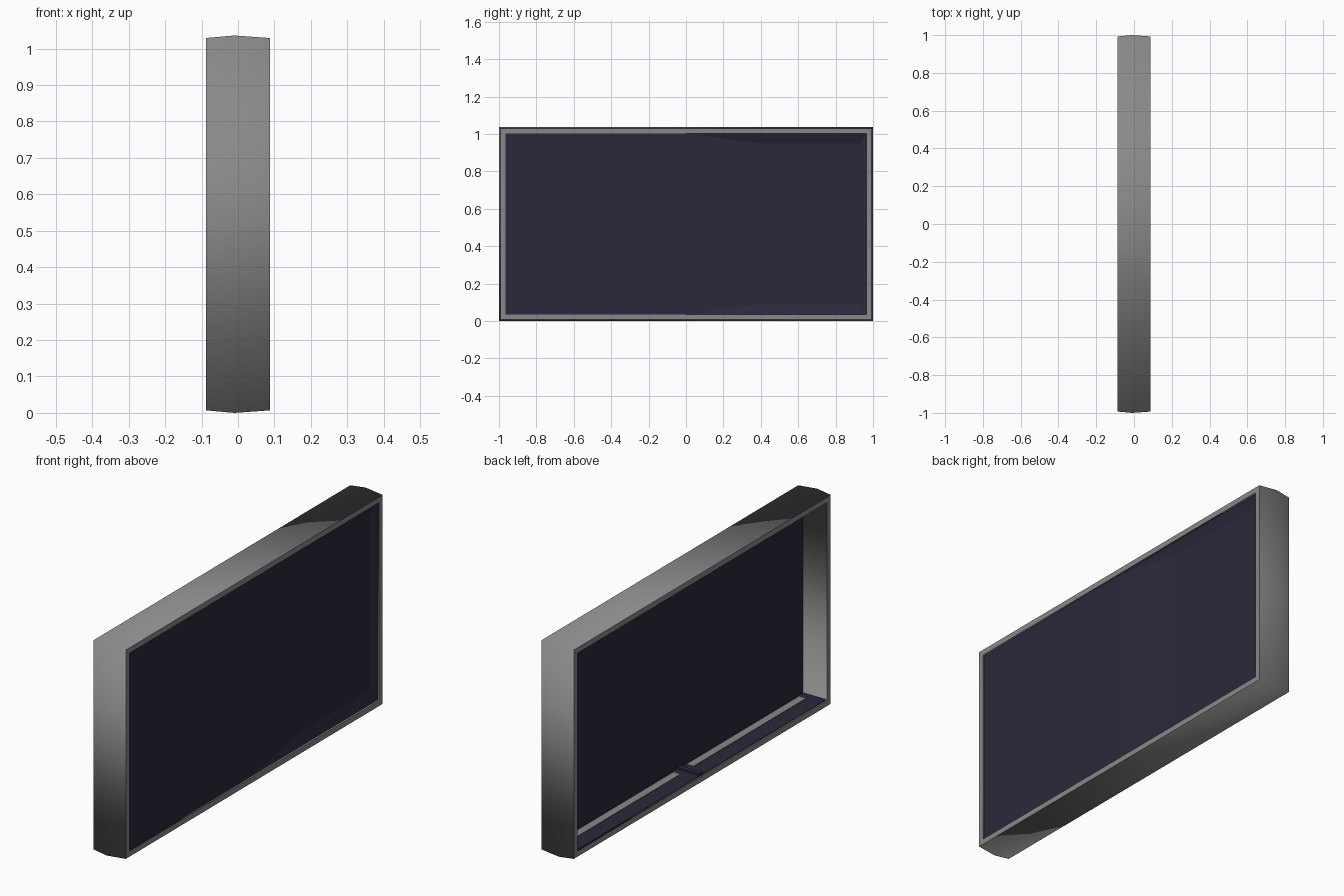
import bpy
import bmesh

if "Cube" in bpy.data.objects:
    bpy.data.objects.remove(bpy.data.objects["Cube"], do_unlink=True)

HALF_Y, HALF_Z, HALF_X = 1.0, 0.518, 0.088
WALL = 0.034                      # frame thickness seen from the face


def material(name, color):
    mat = bpy.data.materials.new(name)
    mat.use_nodes = True
    mat.diffuse_color = color
    bsdf = next(n for n in mat.node_tree.nodes if n.type == 'BSDF_PRINCIPLED')
    bsdf.inputs["Base Color"].default_value = color
    bsdf.inputs["Roughness"].default_value = 0.7
    return mat


GRAY = material("frame_gray", (0.25, 0.25, 0.25, 1))
NAVY = material("dark_navy_glass", (0.022, 0.022, 0.045, 1))


def finish(name, bm, mat):
    bmesh.ops.recalc_face_normals(bm, faces=bm.faces[:])
    mesh = bpy.data.meshes.new(name)
    bm.to_mesh(mesh)
    bm.free()
    mesh.materials.append(mat)
    obj = bpy.data.objects.new(name, mesh)
    bpy.context.scene.collection.objects.link(obj)
    return obj


def rectangle(bm, x, y0, y1, z0, z1):
    corners = ((y0, z0), (y1, z0), (y1, z1), (y0, z1))
    return [bm.verts.new((x, y, z)) for y, z in corners]


def bridge(bm, a, b):
    return [bm.faces.new((a[i], a[(i + 1) % 4], b[(i + 1) % 4], b[i]))
            for i in range(4)]


def box(name, mat, x0, x1, y0, y1, z0, z1):
    bm = bmesh.new()
    a = rectangle(bm, x0, y0, y1, z0, z1)
    b = rectangle(bm, x1, y0, y1, z0, z1)
    bridge(bm, a, b)
    bm.faces.new(a)
    bm.faces.new(b)
    return finish(name, bm, mat)


# Frame: slightly ridged outside, flat lips, straight inner walls
bm = bmesh.new()
profile = [(-HALF_X, 0.007), (-0.01, 0), (HALF_X, 0.007), (HALF_X, WALL), (-HALF_X, WALL)]
rings = [rectangle(bm, x, d - HALF_Y, HALF_Y - d, d, 2 * HALF_Z - d)
         for x, d in profile]
for i, ring in enumerate(rings):
    for face in bridge(bm, ring, rings[(i + 1) % len(rings)]):
        face.smooth = True
for i, ring in enumerate(rings):
    if i != 1:                    # only the ridge stays soft
        for k in range(4):
            bm.edges.get((ring[k], ring[(k + 1) % 4])).smooth = False
finish("window_frame", bm, GRAY)

# Glass slab, nearly flush on one side, with a shallow recess near its end
bm = bmesh.new()
edge_y, low, high = HALF_Y - WALL, WALL, 2 * HALF_Z - WALL
back = rectangle(bm, 0.042, -edge_y, edge_y, low, high)
front = rectangle(bm, 0.08, -edge_y, edge_y, low, high)
left_pane = [front[0], bm.verts.new((0.08, 0, low)),
             bm.verts.new((0.08, 0, high)), front[3]]
right_edge = [left_pane[1], front[1], front[2], left_pane[2]]
recess = rectangle(bm, 0.062, 0.38, 0.93, 0.09, 0.95)
bm.faces.new(back)
bm.faces.new(left_pane)
bm.faces.new(recess)
bridge(bm, right_edge, recess)
bm.faces.new((back[0], back[1], front[1], left_pane[1], front[0]))
bm.faces.new((back[3], back[2], front[2], left_pane[2], front[3]))
bm.faces.new((back[0], front[0], front[3], back[3]))
bm.faces.new((back[1], front[1], front[2], back[2]))
finish("glass_panel", bm, NAVY)

# Dark sill with pale sliding tracks, split in the middle
box("sill_liner", NAVY, -0.082, 0.042, -edge_y, edge_y, WALL - 0.004, WALL + 0.003)
for side, sign in (("left", -1), ("right", 1)):
    y0, y1 = sorted((sign * 0.05, sign * 0.92))
    box(side + "_track", GRAY, -0.006, 0.032, y0, y1, WALL, WALL + 0.007)
box("track_divider", NAVY, -0.08, 0.042, -0.012, 0.012, WALL, WALL + 0.012)
